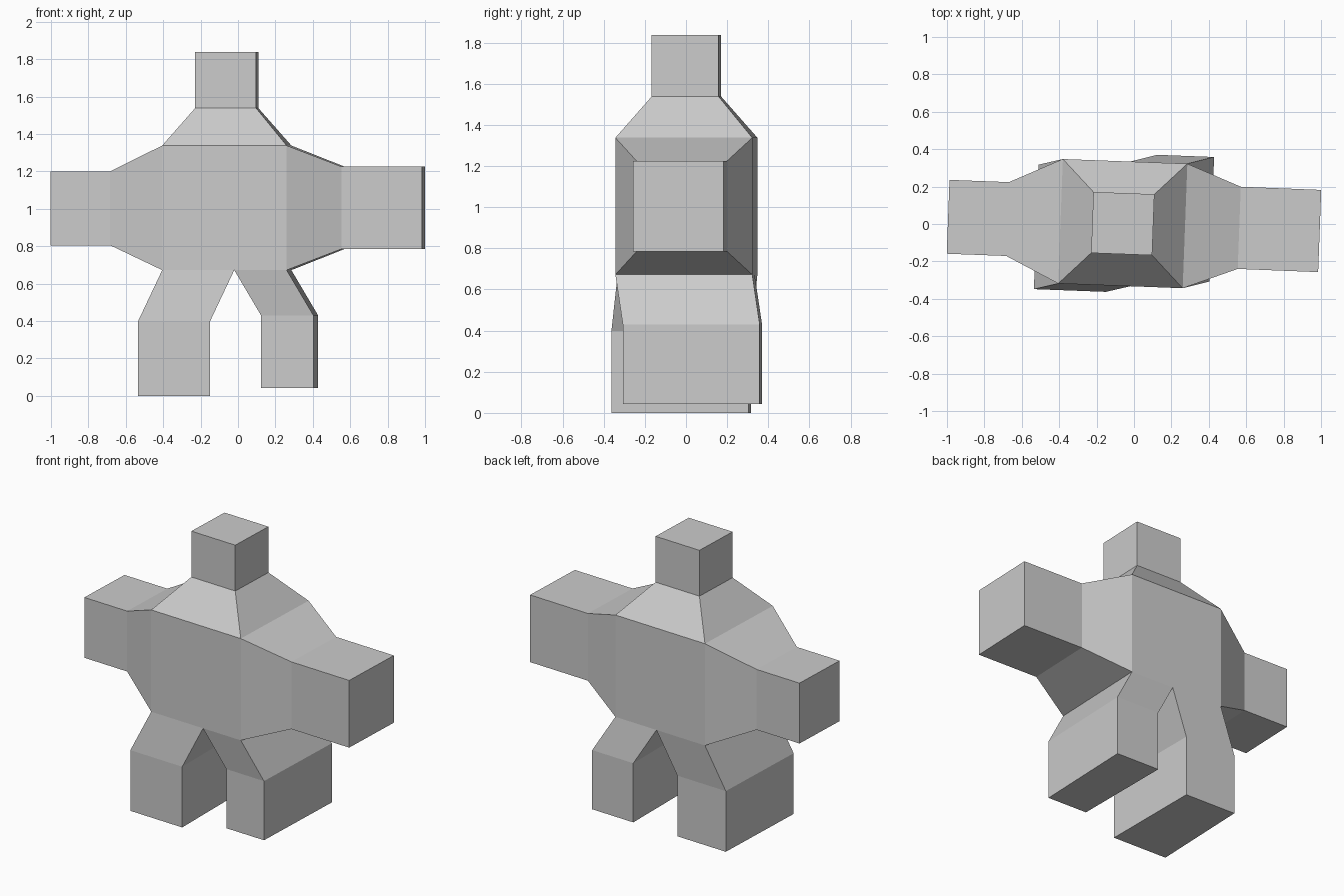
import bpy
import bmesh
from math import radians
from mathutils import Matrix, Vector

cube = bpy.data.objects.get("Cube")
if cube:
    bpy.data.objects.remove(cube, do_unlink=True)

grey = bpy.data.materials.new("plain_grey")
grey.use_nodes = True
grey.diffuse_color = (0.6, 0.6, 0.6, 1)
grey.node_tree.nodes["Principled BSDF"].inputs["Base Color"].default_value = (0.6, 0.6, 0.6, 1)

bm = bmesh.new()


def face_towards(direction):
    bm.normal_update()
    return max(bm.faces, key=lambda f: f.normal.dot(Vector(direction)))


def grow_limb(face, scale, taper, length):
    """Extrude a tapered shoulder or hip, then a straight block."""
    for factor, move in ((scale, taper), (1, length)):
        face = bmesh.ops.extrude_discrete_faces(bm, faces=[face])["faces"][0]
        centre = face.calc_center_median()
        for v in face.verts:
            v.co = centre + (v.co - centre) * factor + Vector(move)


# Torso: a cube turned slightly about the vertical
turn = Matrix.Rotation(radians(-2.15), 4, "Z")
bmesh.ops.create_cube(bm, size=0.666, matrix=Matrix.Translation((-0.06, 0.002, 1.005)) @ turn)

# Head and arms
grow_limb(face_towards((0, 0, 1)), 0.49, (0, 0, 0.2), (0, 0, 0.3))
grow_limb(face_towards((1, 0, 0)), 0.66, (0.29, -0.01, 0), (0.43, -0.017, 0))
grow_limb(face_towards((-1, 0, 0)), 0.593, (-0.283, 0.012, -0.003), (-0.318, 0.012, 0))

# Split the underside into two hips that share one edge
under = min(bm.faces, key=lambda f: f.calc_center_median().z)
bmesh.ops.bisect_plane(bm, geom=[under, *under.edges, *under.verts],
                       plane_co=(-0.02, 0, 0), plane_no=(1, 0, 0))
bm.normal_update()
hips = sorted((f for f in bm.faces if f.normal.z < -0.99 and f.calc_center_median().z < 0.7),
              key=lambda f: f.calc_center_median().x)

# Legs
grow_limb(hips[0], 1, (-0.13, -0.03, -0.275), (0, 0, -0.397))
grow_limb(hips[-1], 1, (0.143, 0.036, -0.242), (0, 0, -0.387))

bmesh.ops.recalc_face_normals(bm, faces=bm.faces[:])
mesh = bpy.data.meshes.new("blocky_figure")
bm.to_mesh(mesh)
bm.free()
mesh.materials.append(grey)
figure = bpy.data.objects.new("blocky_figure", mesh)
bpy.context.collection.objects.link(figure)
